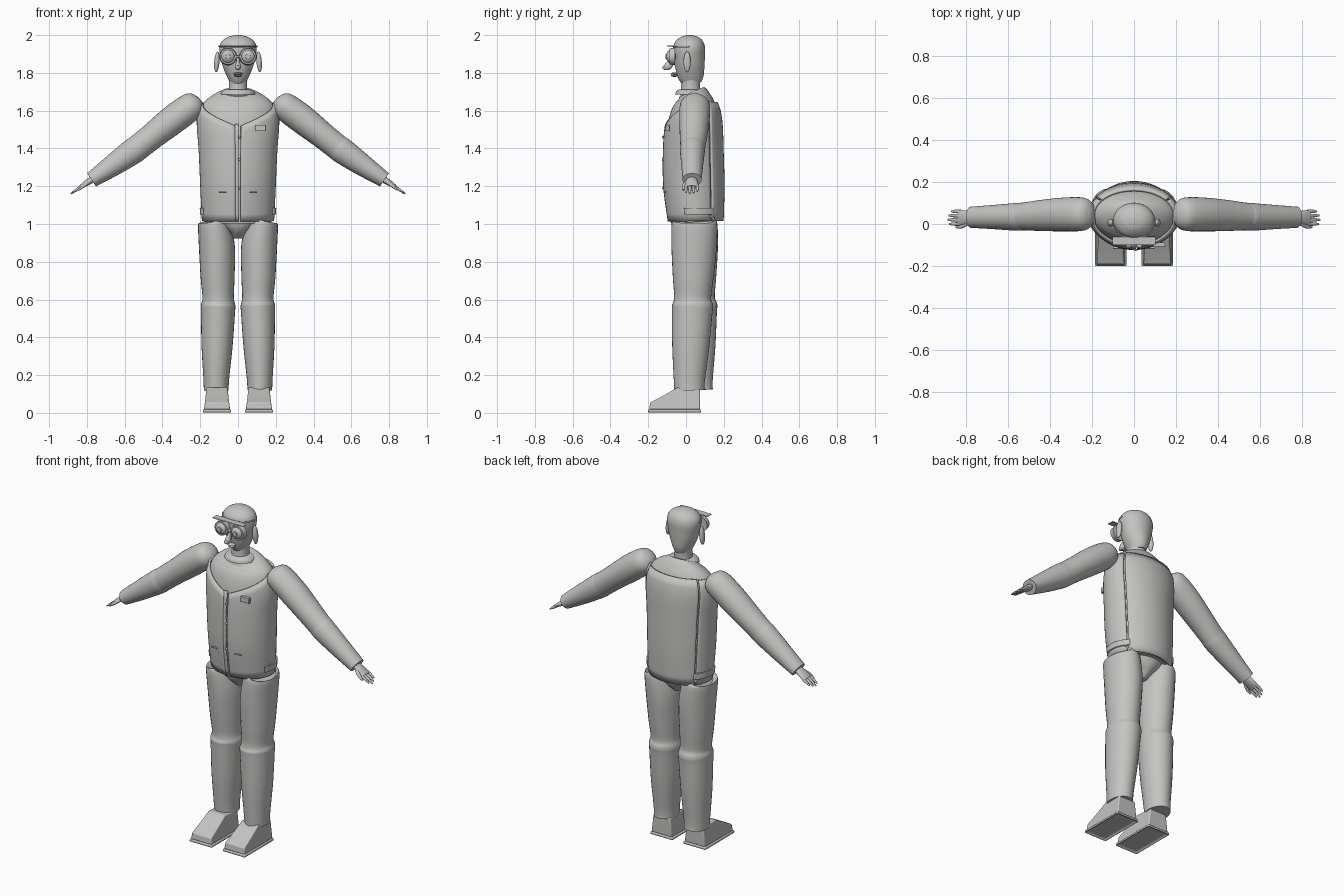
import bpy, bmesh, math
from mathutils import Vector, Matrix

if "Cube" in bpy.data.objects:
    bpy.data.objects.remove(bpy.data.objects["Cube"], do_unlink=True)

grey = bpy.data.materials.new("plain_grey")
grey.use_nodes = True
grey.diffuse_color = (0.55, 0.55, 0.54, 1)
grey.node_tree.nodes["Principled BSDF"].inputs["Base Color"].default_value = grey.diffuse_color


def finish(name, bm, bevel=0, thick=0):
    """Turn a bmesh into a smooth-shaded object."""
    bmesh.ops.recalc_face_normals(bm, faces=bm.faces)
    mesh = bpy.data.meshes.new(name)
    bm.to_mesh(mesh)
    bm.free()
    mesh.materials.append(grey)
    obj = bpy.data.objects.new(name, mesh)
    bpy.context.collection.objects.link(obj)
    if thick:
        mod = obj.modifiers.new("thickness", 'SOLIDIFY')
        mod.thickness, mod.offset = thick, 0
    if bevel:
        mod = obj.modifiers.new("bevel", 'BEVEL')
        mod.width, mod.segments = bevel, 3
    bpy.ops.object.select_all(action='DESELECT')
    obj.select_set(True)
    bpy.context.view_layer.objects.active = obj
    bpy.ops.object.shade_smooth_by_angle(angle=math.radians(40))
    return obj


def smooth(secs, n=5):
    """Catmull-Rom sampling of (x, y, z, ra, rb) sections."""
    out = []
    for i in range(len(secs) - 1):
        p = [secs[max(0, min(len(secs) - 1, i + k))] for k in (-1, 0, 1, 2)]
        for j in range(n):
            t = j / n
            out.append([0.5 * (2 * b + (c - a) * t + (2 * a - 5 * b + 4 * c - d) * t * t
                               + (3 * b - a - 3 * c + d) * t ** 3) for a, b, c, d in zip(*p)])
    return out + [list(secs[-1])]


def tube(name, secs, sides=32, n=5):
    """Loft ellipses along a path; rb runs along y."""
    secs = smooth(secs, n)
    bm = bmesh.new()
    rings = []
    for i, s in enumerate(secs):
        lo, hi = secs[max(0, i - 1)], secs[min(len(secs) - 1, i + 1)]
        t = (Vector(hi[:3]) - Vector(lo[:3])).normalized()
        u = Vector((0, 1, 0)).cross(t).normalized()
        v = t.cross(u)
        rings.append([bm.verts.new(Vector(s[:3]) + u * s[3] * math.cos(a) + v * s[4] * math.sin(a))
                      for a in (k * math.tau / sides for k in range(sides))])
    for r, q in zip(rings, rings[1:]):
        for k in range(sides):
            m = (k + 1) % sides
            bm.faces.new((r[k], r[m], q[m], q[k]))
    bm.faces.new(rings[0])
    bm.faces.new(rings[-1])
    return finish(name, bm)


def section_at(secs, z):
    for a, b in zip(secs, secs[1:]):
        if z <= b[2]:
            t = max(0, (z - a[2]) / (b[2] - a[2]))
            return [p + (q - p) * t for p, q in zip(a, b)]
    return secs[-1]


def panel(name, secs, a0, a1, bottom, top, grow, thick, cols=18, rows=14):
    """Curved sheet wrapped round an upright loft; top is a function of 0..1 across."""
    secs = smooth(secs)
    bm = bmesh.new()
    grid = []
    for i in range(cols + 1):
        f = i / cols
        a = math.radians(a0 + (a1 - a0) * f)
        col = []
        for j in range(rows + 1):
            z = bottom + (top(f) - bottom) * j / rows
            x, y, _, ra, rb = section_at(secs, z)
            col.append(bm.verts.new((x + (ra + grow) * math.cos(a), y + (rb + grow) * math.sin(a), z)))
        grid.append(col)
    for c, d in zip(grid, grid[1:]):
        for j in range(rows):
            bm.faces.new((c[j], d[j], d[j + 1], c[j + 1]))
    return finish(name, bm, thick=thick)


def box(name, centre, size, bevel=0.002):
    bm = bmesh.new()
    bmesh.ops.create_cube(bm, size=1, matrix=Matrix.Translation(centre) @ Matrix.Diagonal((*size, 1)))
    return finish(name, bm, bevel)


def ball(name, centre, size, tilt=0):
    bm = bmesh.new()
    mat = Matrix.Translation(centre) @ Matrix.Rotation(tilt, 4, 'Y') @ Matrix.Diagonal((*size, 1))
    bmesh.ops.create_uvsphere(bm, u_segments=24, v_segments=14, radius=1, matrix=mat)
    return finish(name, bm)


def disc(name, centre, radius, depth):
    bm = bmesh.new()
    mat = Matrix.Translation(centre) @ Matrix.Rotation(math.pi / 2, 4, 'X')
    bmesh.ops.create_cone(bm, cap_ends=True, segments=32, radius1=radius, radius2=radius * 0.9,
                          depth=depth, matrix=mat)
    return finish(name, bm)


def prism(name, profile, x0, x1, taper, hollow):
    """Side profile extruded across x, narrowed with height, with a recessed underside."""
    bm = bmesh.new()
    mid, half = (x0 + x1) / 2, (x1 - x0) / 2
    ends = [[bm.verts.new((mid + s * (half - taper * z), y, z)) for y, z in profile] for s in (-1, 1)]
    count = len(profile)
    for k in range(count):
        m = (k + 1) % count
        bm.faces.new((ends[0][k], ends[0][m], ends[1][m], ends[1][k]))
    for e in ends:
        bm.faces.new(e)
    bmesh.ops.recalc_face_normals(bm, faces=bm.faces)
    for under in [f for f in bm.faces if f.normal.z < -0.9]:
        bmesh.ops.inset_individual(bm, faces=[under], thickness=hollow)
        bmesh.ops.translate(bm, verts=under.verts, vec=(0, 0, 0.012))
    return finish(name, bm, 0.006)


# torso, pelvis and waistcoat
TORSO = [(0, .05, 1.01, .175, .13), (0, .04, 1.2, .184, .145), (0, .037, 1.4, .193, .143),
         (0, .04, 1.53, .203, .135), (0, .045, 1.62, .193, .115), (0, .04, 1.67, .15, .09),
         (0, .03, 1.7, .085, .07)]
tube("torso", TORSO, 48)
tube("pelvis", [(0, .045, 1.04, .17, .125), (0, .045, .985, .1, .11), (0, .045, .95, .05, .085),
                (0, .045, .922, .033, .05)])
panel("waistcoat_back", TORSO, 37, 143, 1.015, lambda f: 1.645, .013, .012, 32)
panel("waistcoat_left_front", TORSO, -86, 34, 1.015, lambda f: 1.52 + .12 * min(1, 1.6 * f), .01, .012, 28)
panel("waistcoat_right_front", TORSO, 266, 146, 1.015, lambda f: 1.52 + .12 * min(1, 1.6 * f), .01, .012, 28)
panel("front_placket", TORSO, -94, -89, 1.015, lambda f: 1.53, .011, .01, 3)
panel("left_side_tab", TORSO, -20, 40, 1.05, lambda f: 1.085, .02, .008)
panel("right_side_tab", TORSO, 200, 140, 1.05, lambda f: 1.085, .02, .008)
box("chest_badge", (.12, -.098, 1.508), (.055, .02, .032))
for z in (1.19, 1.34, 1.46):
    ball("button", (.008, -.122, z), (.007, .006, .007))

# neck and collar
tube("neck", [(0, .024, 1.68, .055, .056), (0, .024, 1.72, .048, .05), (0, .026, 1.78, .05, .05)])
tube("collar", [(0, .025, 1.685, .092, .083), (0, .025, 1.7, .086, .077), (0, .025, 1.712, .07, .064)])

# head and face
HEAD = [(0, .03, 1.745, .04, .052), (0, .026, 1.78, .058, .068), (0, .021, 1.83, .079, .077),
        (0, .018, 1.88, .092, .082), (0, .017, 1.93, .099, .084), (0, .018, 1.965, .087, .074),
        (0, .018, 1.99, .053, .046), (0, .018, 2.0, .012, .012)]
tube("head", HEAD, 40)
panel("cap_band", HEAD, -180, 0, 1.936, lambda f: 1.943, .003, .004, 32, 2)
box("cap_brim", (0, -.08, 1.943), (.205, .04, .005))
box("nose_bridge", (0, -.078, 1.885), (.022, .03, .012), .003)
tube("nose", [(0, -.062, 1.885, .007, .012), (0, -.08, 1.855, .01, .018), (0, -.098, 1.83, .016, .02),
              (0, -.1, 1.815, .008, .012)], 20)
ball("nose_tip", (0, -.112, 1.828), (.011, .013, .011))
ball("upper_lip", (0, -.062, 1.796), (.025, .02, .006))
ball("lower_lip", (0, -.06, 1.785), (.02, .02, .006))

for side, s in (("left", 1), ("right", -1)):
    # goggle eye and ear
    disc(side + "_eye_rim", (s * .053, -.073, 1.887), .047, .03)
    ball(side + "_eyeball", (s * .053, -.08, 1.887), (.036, .026, .036))
    disc(side + "_pupil", (s * .053, -.104, 1.887), .015, .008)
    ball(side + "_ear", (s * .112, .006, 1.858), (.014, .019, .055), -s * .08)
    box(side + "_pocket_slit", (s * .08, -.112, 1.17), (.04, .012, .004), .001)

    # arm
    tube(side + "_arm", [(s * x, y, z, a, b) for x, y, z, a, b in (
        (.2, .047, 1.66, .015, .02), (.212, .047, 1.65, .05, .055), (.245, .047, 1.625, .073, .079),
        (.34, .045, 1.555, .077, .08), (.45, .04, 1.468, .07, .073), (.525, .036, 1.408, .068, .066),
        (.555, .034, 1.386, .069, .066), (.66, .033, 1.312, .058, .058), (.775, .032, 1.234, .042, .05))])

    # hand with four fingers and a thumb
    tube(side + "_palm", [(s * .765, .03, 1.24, .018, .025), (s * .8, .03, 1.218, .016, .034),
                          (s * .835, .03, 1.195, .01, .036)], 20)
    for k in range(4):
        y, reach = .06 - .02 * k, (.035, .047, .052, .044)[k]
        tube(side + "_finger", [(s * .825, y, 1.2, .008, .009), (s * (.83 + reach * .6), y, 1.2 - reach * .45, .007, .008),
                                (s * (.833 + reach), y, 1.2 - reach * .78, .003, .004)], 12, 3)
    tube(side + "_thumb", [(s * .79, .005, 1.222, .01, .011), (s * .82, -.012, 1.2, .009, .01),
                           (s * .845, -.015, 1.18, .004, .005)], 12, 3)

    # trouser leg, the right one set back toward the ankle
    lean = 0 if s > 0 else .045
    tube(side + "_leg", [(s * x, y + lean * (1 - z) / .9, z, a, b) for x, y, z, a, b in (
        (.13, .045, 1.02, .07, .1), (.127, .045, 1.005, .085, .12), (.112, .043, .88, .095, .12),
        (.108, .038, .72, .09, .108), (.105, .035, .61, .083, .098), (.105, .035, .57, .091, .109),
        (.106, .033, .53, .09, .107), (.111, .025, .35, .082, .098), (.115, .018, .18, .068, .083),
        (.115, .018, .12, .066, .08))])

    # shoe on a recessed sole
    x0, x1 = sorted((s * .04, s * .182))
    prism(side + "_shoe", [(.075, .015), (.075, .125), (.02, .13), (-.045, .135), (-.09, .108),
                           (-.15, .075), (-.19, .055), (-.195, .015)], x0, x1, .12, .015)
    prism(side + "_sole", [(.08, 0), (.08, .018), (-.2, .018), (-.2, 0)], x0 - .004, x1 + .004, 0, .018)
